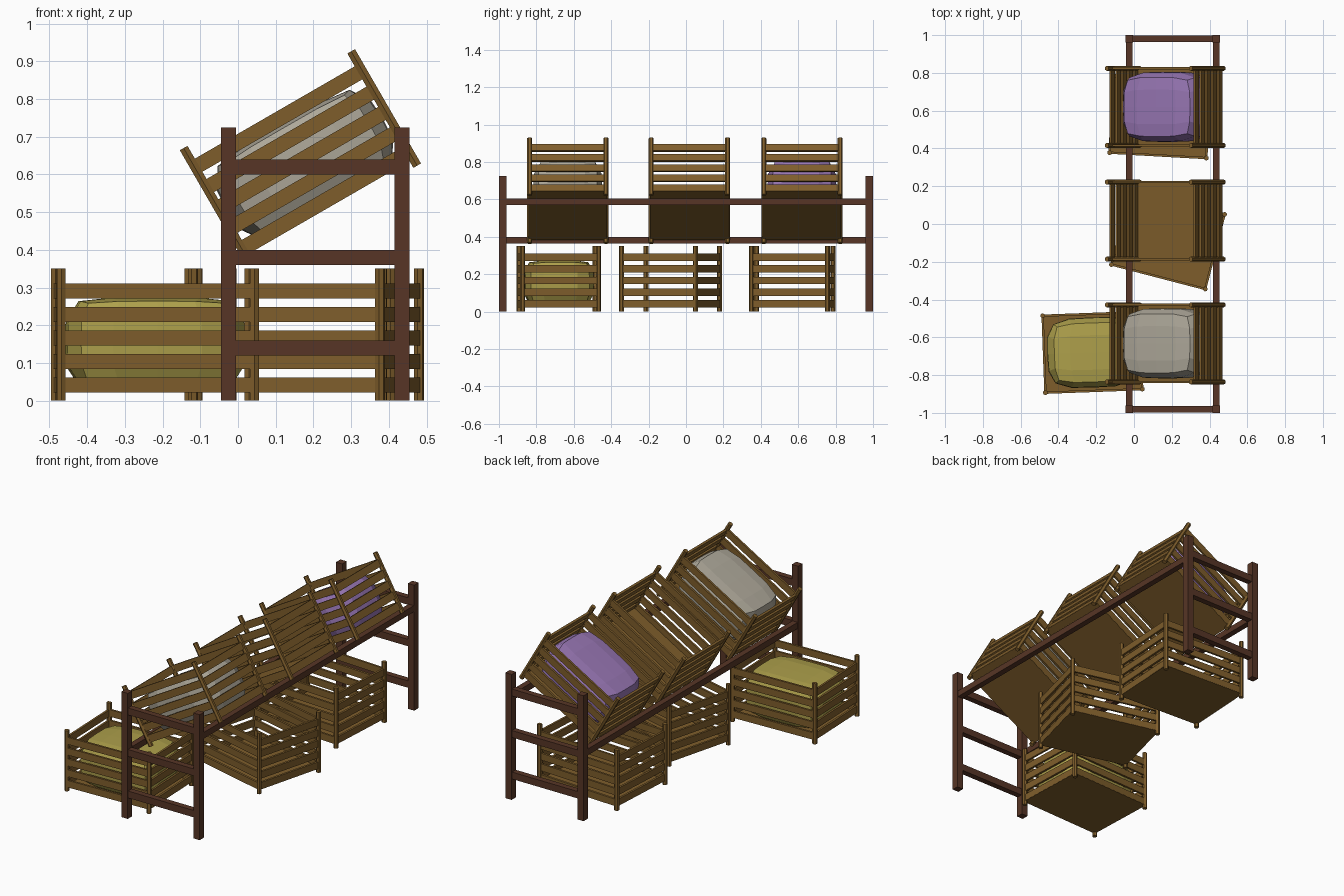
import bpy, bmesh
from math import radians, cos, sin, pi
from mathutils import Matrix, Vector

if "Cube" in bpy.data.objects:
    bpy.data.objects.remove(bpy.data.objects["Cube"])


def material(name, rgb):
    m = bpy.data.materials.new(name)
    m.diffuse_color = (*rgb, 1)
    m.use_nodes = True
    m.node_tree.nodes["Principled BSDF"].inputs["Base Color"].default_value = m.diffuse_color
    return m


CRATE_WOOD = material("crate_wood", (0.21, 0.11, 0.024))
FRAME_WOOD = material("frame_wood", (0.095, 0.036, 0.019))
YELLOW = material("yellow_goods", (0.42, 0.35, 0.07))
CREAM = material("cream_goods", (0.42, 0.39, 0.32))
PURPLE = material("purple_goods", (0.31, 0.18, 0.45))


def finish(bm, name, mat, matrix=Matrix()):
    mesh = bpy.data.meshes.new(name)
    bm.to_mesh(mesh)
    bm.free()
    mesh.materials.append(mat)
    ob = bpy.data.objects.new(name, mesh)
    ob.matrix_world = matrix
    bpy.context.collection.objects.link(ob)


def box(bm, center, size):
    bmesh.ops.create_cube(bm, size=1, matrix=Matrix.Translation(center) @ Matrix.Diagonal((*size, 1)))


# Stand: four posts, end rails and two long rails that carry the tilted crates
XL, XR, YE = -0.025, 0.435, 0.98
bm = bmesh.new()
for x in (XL, XR):
    for y in (-YE, YE):
        box(bm, (x, y, 0.3625), (0.04, 0.04, 0.725))
finish(bm, "stand_posts", FRAME_WOOD)

bm = bmesh.new()
for y in (-YE, YE):
    for z in (0.14, 0.38, 0.62):
        box(bm, ((XL + XR) / 2, y, z), (XR - XL, 0.034, 0.04))
finish(bm, "stand_end_rails", FRAME_WOOD)

bm = bmesh.new()
box(bm, (XL, 0, 0.382), (0.034, 2 * YE, 0.036))
box(bm, (XR, 0, 0.588), (0.034, 2 * YE, 0.036))
finish(bm, "stand_long_rails", FRAME_WOOD)

# Crates: corner stakes, five slats per side, solid floor
L, W, H, R = 0.54, 0.435, 0.35, 0.0135


def crate(name, matrix):
    px, py = L / 2 - R, W / 2 - R
    bm = bmesh.new()
    for x in (-px, px):
        for y in (-py, py):
            bmesh.ops.create_cone(bm, cap_ends=True, segments=6, radius1=R, radius2=R, depth=H,
                                  matrix=Matrix.Translation((x, y, H / 2)))
    for i in range(5):
        z = 0.042 + 0.0622 * i
        for s in (-1, 1):
            box(bm, (0, s * py, z), (2 * px, 0.012, 0.04))
            box(bm, (s * px, 0, z), (0.012, 2 * py, 0.04))
    box(bm, (0, 0, 0.026), (2 * px + 0.01, 2 * py + 0.01, 0.01))
    finish(bm, name, CRATE_WOOD, matrix)


# Contents: faceted cushion-like block with pulled-in edges
def goods(name, mat, matrix):
    bm = bmesh.new()
    bmesh.ops.create_cube(bm, size=2)
    bmesh.ops.subdivide_edges(bm, edges=bm.edges[:], cuts=3, use_grid_fill=True)
    for v in bm.verts:
        n = sum(abs(c) ** 4 for c in v.co) ** 0.25
        v.co = Vector((v.co.x / n * 0.24, v.co.y / n * 0.186, v.co.z / n ** 0.5 * 0.122 + 0.152))
    finish(bm, name, mat, matrix)


def on_ground(x, y, deg):
    return Matrix.Translation((x, y, 0)) @ Matrix.Rotation(radians(deg), 4, 'Z')


def on_stand(y):
    return Matrix.Translation((0.253, y, 0.495)) @ Matrix.Rotation(radians(-30), 4, 'Y')


places = {
    "ground_front": (on_ground(-0.22, -0.68, 2.1), YELLOW),
    "ground_middle": (on_ground(0.18, -0.082, -14.6), None),
    "ground_back": (on_ground(0.138, 0.567, -3.2), None),
    "tilted_front": (on_stand(-0.632), CREAM),
    "tilted_middle": (on_stand(0.018), None),
    "tilted_back": (on_stand(0.62), PURPLE),
}
for name, (matrix, fill) in places.items():
    crate(name + "_crate", matrix)
    if fill:
        goods(name + "_goods", fill, matrix)
